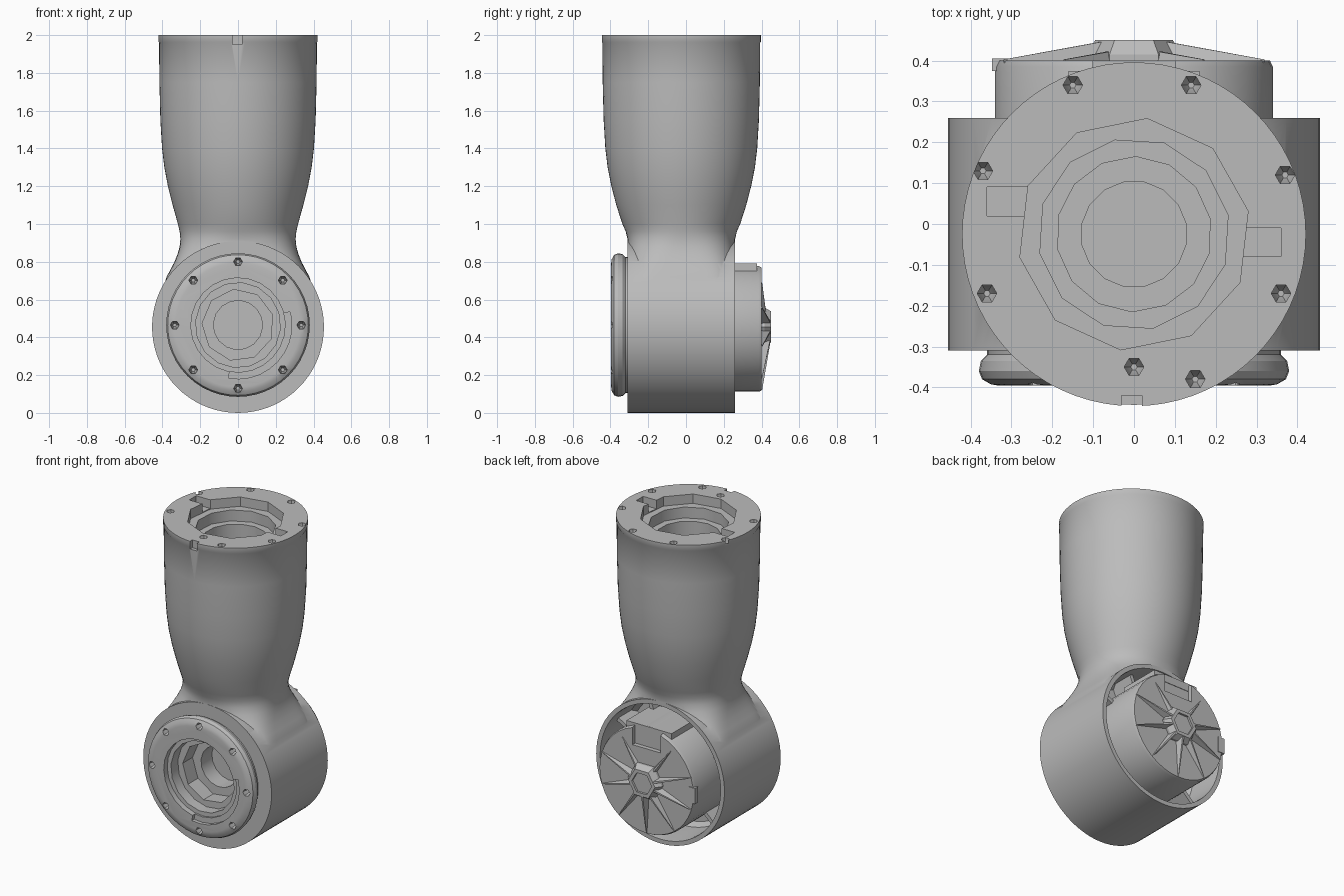
import bpy, bmesh, math
from math import cos, sin, pi

if "Cube" in bpy.data.objects:
    bpy.data.objects.remove(bpy.data.objects["Cube"])

grey = bpy.data.materials.new("light_grey")
grey.diffuse_color = (0.50, 0.50, 0.50, 1)
grey.use_nodes = True
grey.node_tree.nodes["Principled BSDF"].inputs["Base Color"].default_value = grey.diffuse_color
CY, CZ = -0.025, 0.455          # upper tube centre (y), joint axis height (z)


def skin(name, rings):
    """Closed solid skinned through rings of equal point count."""
    bm = bmesh.new()
    loops = [[bm.verts.new(p) for p in r] for r in rings]
    n = len(loops[0])
    for a, b in zip(loops, loops[1:]):
        for i in range(n):
            bm.faces.new((a[i], a[(i + 1) % n], b[(i + 1) % n], b[i]))
    bm.faces.new(loops[0])
    bm.faces.new(loops[-1])
    bmesh.ops.recalc_face_normals(bm, faces=bm.faces)
    me = bpy.data.meshes.new(name)
    bm.to_mesh(me)
    bm.free()
    me.materials.append(grey)
    ob = bpy.data.objects.new(name, me)
    bpy.context.collection.objects.link(ob)
    return ob


def turn_y(name, profile, n=64, x=0, z=CZ, start=0.0):
    """Turned solid along y; profile is (radius, y)."""
    return skin(name, [[(x + r * cos(start + 2 * pi * i / n), y, z + r * sin(start + 2 * pi * i / n))
                        for i in range(n)] for r, y in profile])


def turn_z(name, profile, n=64, x=0, y=CY, start=0.0):
    """Turned solid along z; profile is (radius, z)."""
    return skin(name, [[(x + r * cos(start + 2 * pi * i / n), y + r * sin(start + 2 * pi * i / n), z)
                        for i in range(n)] for r, z in profile])


def box(name, x0, x1, y0, y1, z0, z1):
    return skin(name, [[(x0, y0, z), (x1, y0, z), (x1, y1, z), (x0, y1, z)] for z in (z0, z1)])


def combine(target, tool, op='DIFFERENCE'):
    mod = target.modifiers.new("bool", 'BOOLEAN')
    mod.operation, mod.object, mod.solver = op, tool, 'EXACT'
    bpy.context.view_layer.objects.active = target
    bpy.ops.object.modifier_apply(modifier=mod.name)
    bpy.data.objects.remove(tool)


def smooth(ob, angle=32):
    bpy.ops.object.select_all(action='DESELECT')
    ob.select_set(True)
    bpy.context.view_layer.objects.active = ob
    bpy.ops.object.shade_smooth_by_angle(angle=math.radians(angle))


# Upper tube: round at the top, squaring off into a saddle over the joint
def section(z, rx, ry, power, n=72):
    def f(t):
        return math.copysign(abs(t) ** (2 / power), t)
    return [(rx * f(cos(2 * pi * i / n)), CY + ry * f(sin(2 * pi * i / n)), z) for i in range(n)]


body = skin("arm_housing", [section(*s) for s in (
    (0.68, .39, .284, 7), (0.72, .378, .284, 6), (0.76, .357, .284, 5), (0.80, .336, .284, 4),
    (0.84, .32, .284, 3.2), (0.88, .309, .284, 2.6), (0.92, .305, .285, 2.25), (0.96, .309, .294, 2.05),
    (1.0, .318, .312, 2), (1.1, .346, .344, 2), (1.2, .371, .37, 2), (1.3, .39, .39, 2),
    (1.4, .402, .402, 2), (1.55, .411, .411, 2), (1.75, .416, .416, 2), (1.96, .418, .418, 2),
    (1.965, .421, .421, 2), (2.0, .421, .421, 2))])

# Joint barrel and its front flange
combine(body, turn_y("barrel", [(.455, -.31), (.455, .26)], 72), 'UNION')
combine(body, turn_y("flange", [(.36, -.2), (.36, -.32), (.375, -.335), (.38, -.36),
                                (.372, -.38), (.35, -.393), (.33, -.396)], 48, z=.465), 'UNION')

# Open back of the barrel
combine(body, turn_y("back_cavity", [(.40, 0), (.425, .03), (.425, .24), (.432, .3)], 72))

# Stepped bores in the top and in the flange
for n, r, z in ((10, .285, 1.94), (12, .235, 1.87), (14, .19, 1.78), (16, .13, 1.70)):
    combine(body, turn_z("top_bore", [(r, z), (r, 2.1)], n, start=.2))
for n, r, y in ((24, .25, -.36), (16, .225, -.29), (9, .19, -.19), (16, .13, -.08)):
    combine(body, turn_y("front_bore", [(r, y), (r, -.5)], n, z=.465, start=.3))

# Shallow arc recess beside the flange opening
arc = [-1.75 + i * .2 for i in range(11)]
outline = [(.285 * cos(a), .285 * sin(a)) for a in arc] + [(.20 * cos(a), .20 * sin(a)) for a in arc[::-1]]
combine(body, skin("arc_recess", [[(x, y, .465 + z) for x, z in outline] for y in (-.372, -.45)]))

# Side and edge notches in the top rim
for s in (-1, 1):
    x0, x1 = sorted((s * .22, s * .36))
    combine(body, box("rim_notch", x0, x1, -.03 - s * .05, .04 - s * .05, 1.945, 2.1))
combine(body, box("edge_notch", -.03, .02, -.5, -.42, 1.95, 2.1))

# Bolt holes
for x, y in ((-.15, .34), (.14, .34), (.37, .12), (.36, -.17), (.15, -.38), (0, -.35),
             (-.36, -.17), (-.37, .13)):
    combine(body, turn_z("bolt_hole", [(.008, 1.95), (.024, 1.985), (.024, 2.1)], 6, x, y))
for k in range(8):
    a = k * pi / 4
    combine(body, turn_y("bolt_hole", [(.01, -.34), (.023, -.375), (.023, -.5)], 6,
                         .335 * cos(a), .465 + .335 * sin(a)))
smooth(body)

# Motor drum in the open back
drum = turn_y("motor_drum", [(.34, -.02), (.34, .385), (.333, .40)], 40, z=.452)
combine(drum, box("cap_pocket", -.1, .1, .372, .5, .66, .9))
smooth(drum)
box("drum_top_pad", -.16, .16, .1, .375, .74, .79)
box("drum_side_lug", -.348, -.30, .375, .405, .40, .50)

# Hexagonal hub with a recessed face
hub = turn_y("hub", [(.12, .39), (.12, .415), (.095, .45)], 6, z=.455)
combine(hub, turn_y("hub_recess", [(.07, .438), (.075, .5)], 6))

# Tapered radial ribs on the drum cap
for k in range(10):
    a = pi / 2 + k * pi / 5
    if k == 0:
        continue
    reach, peak = (.29, .425) if k in (1, 9) else (.335, .447)
    ux, uz = cos(a), sin(a)

    def at(r, side, y):
        return (ux * r - uz * side, y, .455 + uz * r + ux * side)
    skin("cap_rib", [[at(r, -w, .39), at(r, w, .39), at(r, w * .3, h), at(r, -w * .3, h)]
                     for r, w, h in ((.08, .02, peak), (reach, .006, .403))])

# Webs between the drum and the barrel wall
for a in (.5, 1.2, 2.0, 2.7, 3.9, 5.4):
    ux, uz = cos(a), sin(a)
    skin("barrel_web", [[(ux * r - uz * s, y, CZ + uz * r + ux * s)
                         for r, s in ((.32, -.012), (.43, -.012), (.43, .012), (.32, .012))]
                        for y in (-.01, .16)])
